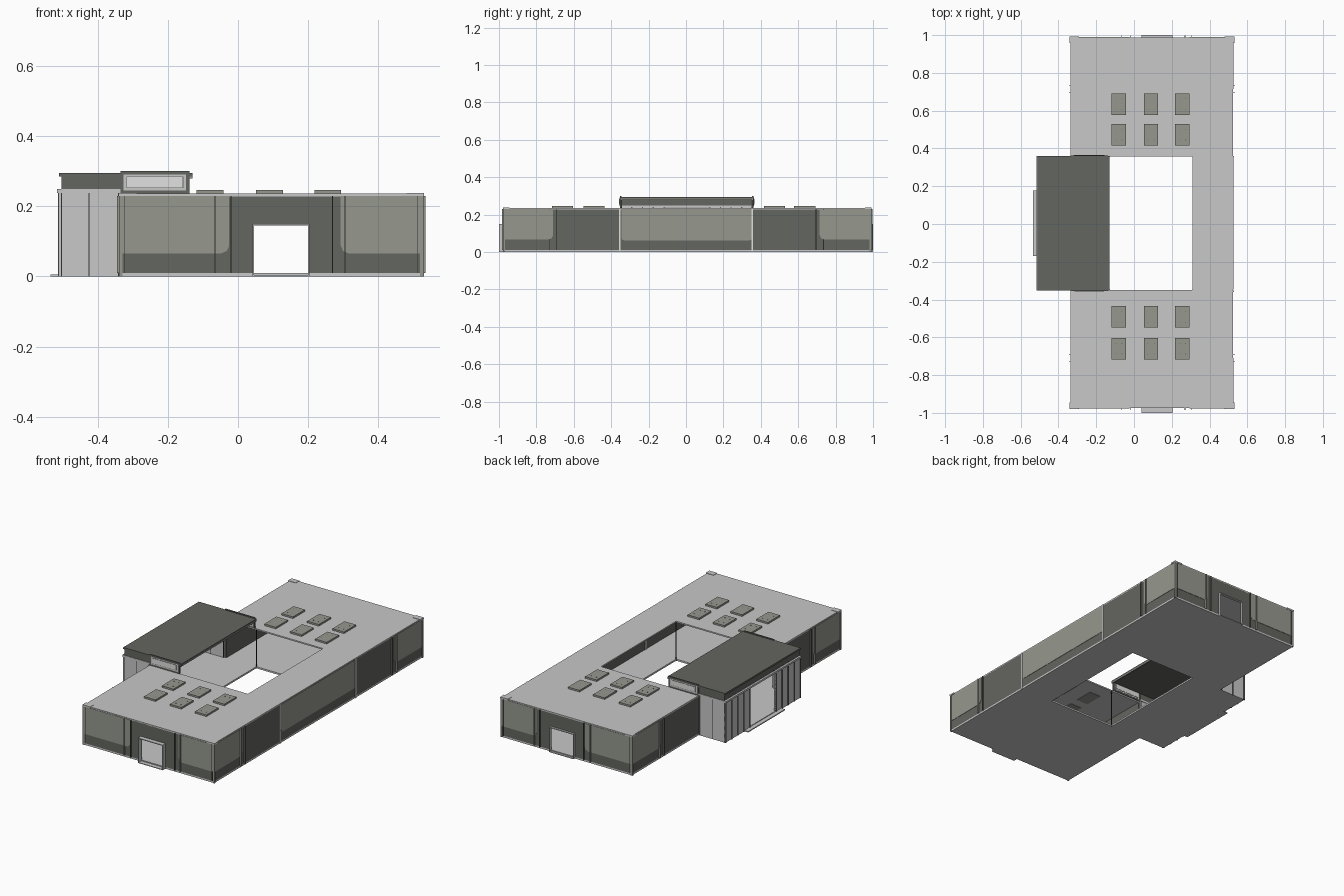
import bpy
import bmesh

cube = bpy.data.objects.get("Cube")
if cube:
    bpy.data.objects.remove(cube, do_unlink=True)


def material(name, rgb):
    m = bpy.data.materials.new(name)
    m.use_nodes = True
    m.diffuse_color = (*rgb, 1)
    m.node_tree.nodes["Principled BSDF"].inputs["Base Color"].default_value = (*rgb, 1)
    return m


PALE = material("pale grey", (0.58, 0.58, 0.58))
LIGHT = material("light olive grey", (0.305, 0.315, 0.275))
DARK = material("dark olive grey", (0.127, 0.133, 0.117))
WHITE = material("white glass", (0.75, 0.75, 0.75))
BLACK = material("black trim", (0.03, 0.03, 0.03))


def prism(name, axis, pos, thick, outline, mat):
    """Extrude an outline of (u, z) points along axis x or y, centred on pos."""
    bm = bmesh.new()

    def place(u, z, w):
        return (w, u, z) if axis == "x" else (u, w, z)

    low = [bm.verts.new(place(u, z, pos - thick / 2)) for u, z in outline]
    high = [bm.verts.new(place(u, z, pos + thick / 2)) for u, z in outline]
    bm.faces.new(low)
    bm.faces.new(high[::-1])
    n = len(outline)
    for i in range(n):
        j = (i + 1) % n
        bm.faces.new((low[j], low[i], high[i], high[j]))
    bmesh.ops.recalc_face_normals(bm, faces=bm.faces[:])
    mesh = bpy.data.meshes.new(name)
    bm.to_mesh(mesh)
    bm.free()
    mesh.materials.append(mat)
    obj = bpy.data.objects.new(name, mesh)
    bpy.context.collection.objects.link(obj)
    return obj


def box(name, x, y, z, mat):
    outline = [(x[0], z[0]), (x[1], z[0]), (x[1], z[1]), (x[0], z[1])]
    return prism(name, "y", sum(y) / 2, y[1] - y[0], outline, mat)


def sheet(name, axis, pos, u, z, mat, thick=0.008, cut=(0, 0)):
    """Upright plate; cut gives chamfers of the two lower corners."""
    a, b = cut
    outline = [(u[0], z[1]), (u[0], z[0] + a)]
    if a:
        outline += [(u[0] + a * 0.3, z[0] + a * 0.3), (u[0] + a, z[0])]
    if b:
        outline += [(u[1] - b, z[0]), (u[1] - b * 0.3, z[0] + b * 0.3)]
    outline += [(u[1], z[0] + b), (u[1], z[1])]
    return prism(name, axis, pos, thick, outline, mat)


# Main dimensions
W, E = -0.335, 0.525
S, N = -0.975, 0.988
CS, CN = -0.35, 0.358
CW, CE = -0.13, 0.31
FLOOR, ROOF = 0.01, 0.236
WALL = (FLOOR, 0.23)
PANEL = (0.066, 0.229)
DOOR = (0.045, 0.2)
HALL = -0.51

# Floor and roof slabs around the open courtyard
for label, z, west in (("floor", (0, FLOOR), CW), ("roof", (0.228, ROOF), W)):
    box(label + "_front", (W, E), (S, CS), z, PALE)
    box(label + "_back", (W, E), (CN, N), z, PALE)
    box(label + "_east", (CE, E), (CS, CN), z, PALE)
box("hall_floor", (HALL, CW), (CS, CN), (0, FLOOR), PALE)
box("entrance_step", (-0.535, HALL), (-0.17, 0.178), (0, 0.006), PALE)

# End walls with a door opening and light panels
for label, y, out in (("front", S + 0.004, -1), ("back", N - 0.004, 1)):
    sheet(label + "_wall_west", "y", y, (W, DOOR[0]), WALL, DARK)
    sheet(label + "_wall_east", "y", y, (DOOR[1], E), WALL, DARK)
    sheet(label + "_wall_lintel", "y", y, DOOR, (0.148, WALL[1]), DARK)
    sheet(label + "_panel_west", "y", y, (W + 0.004, -0.025), PANEL, LIGHT, 0.012, (0, 0.022))
    sheet(label + "_panel_east", "y", y, (0.293, E - 0.004), PANEL, LIGHT, 0.012, (0.022, 0))
    # Door porch
    reach = sorted((y, out))
    box(label + "_porch_top", (0.041, 0.204), reach, (0.145, 0.15), PALE)
    box(label + "_porch_sill", DOOR, reach, (0, 0.004), PALE)
    for x in (0.041, DOOR[1]):
        box(label + "_porch_side", (x, x + 0.004), reach, (0, 0.148), PALE)
    # Thin upright fins beside the panel edges
    for x, mat in ((-0.065, LIGHT), (-0.02, DARK), (0.27, DARK), (0.305, LIGHT)):
        box(label + "_fin", (x - 0.0015, x + 0.0015), sorted((y, y + out * 0.014)), WALL, mat)

# Long walls, the west one broken by the hall
for label, x, out in (("west", W + 0.004, -1), ("east", E - 0.004, 1)):
    for end, u, edge, inner in (("front", (S, CS), -0.71, 0), ("back", (CN, N), 0.715, 1)):
        sheet(label + "_wall_" + end, "x", x, u, WALL, DARK)
        span = (edge, N - 0.004) if inner else (S + 0.004, edge)
        cut = (0.025, 0) if inner else (0, 0.025)
        sheet(label + "_panel_" + end, "x", x, span, PANEL, LIGHT, 0.012, cut)
        sign = 1 if inner else -1
        for offset, mat in ((-0.02, DARK), (0.02, LIGHT)):
            y = edge + sign * offset
            box(label + "_fin", sorted((x, x + out * 0.014)), (y - 0.0015, y + 0.0015), WALL, mat)
sheet("east_wall_middle", "x", E - 0.004, (CS, CN), WALL, DARK)
sheet("east_panel_middle", "x", E - 0.004, (CS + 0.004, CN - 0.004), (0.062, 0.229), LIGHT, 0.012, (0.015, 0.015))
for y in (-0.355, 0.355):
    sheet("east_joint_strip", "x", E - 0.004, (y - 0.004, y + 0.004), (0, 0.234), WHITE, 0.016)

# Corner trims and roof caps
for x, sx in ((W, -1), (E, 1)):
    for y, sy in ((S, -1), (N, 1)):
        box("corner_post", sorted((x - sx * 0.006, x + sx * 0.005)),
            sorted((y - sy * 0.006, y + sy * 0.003)), (0, 0.23), LIGHT)
        inset = x - sx * 0.012
        box("corner_line", (inset - 0.001, inset + 0.001),
            sorted((y - sy * 0.004, y + sy * 0.004)), WALL, BLACK)
        box("corner_cap", sorted((x - sx * 0.045, x + sx * 0.006)),
            sorted((y - sy * 0.03, y + sy * 0.004)), (0.229, 0.238), PALE)

# Skylights in two wings
for x in (-0.08, 0.09, 0.256):
    for y in (-0.66, -0.492, 0.473, 0.635):
        box("skylight", (x - 0.038, x + 0.038), (y - 0.057, y + 0.057), (0.226, 0.246), LIGHT)
        for dx in (-0.017, 0.017):
            for dy in (-0.028, 0.028):
                box("skylight_stud", (x + dx - 0.002, x + dx + 0.002),
                    (y + dy - 0.002, y + dy + 0.002), (0.246, 0.247), DARK)

# Entrance hall side walls, front panels and mullions
for label, y, out in (("south", CS + 0.003, -1), ("north", CN - 0.003, 1)):
    sheet("hall_wall_" + label, "y", y, (HALL, W), (FLOOR, 0.24), PALE, 0.006)
    for x in (HALL + 0.006, -0.425, W - 0.006):
        sheet("hall_mullion_" + label, "y", y, (x - 0.0015, x + 0.0015), (0, 0.24), BLACK, 0.01)
    sheet("hall_cornice_" + label, "y", y, (HALL - 0.005, W), (0.238, 0.249), PALE, 0.012)
    sheet("upper_band_" + label, "y", y, (-0.5, W), (0.249, 0.29), DARK, 0.006)
for label, u in (("south", (CS, -0.115)), ("north", (0.125, CN))):
    sheet("entrance_panel_" + label, "x", HALL + 0.003, u, (FLOOR, 0.24), PALE, 0.006)
    for i in range(5):
        y = u[0] + 0.003 + i * (u[1] - u[0] - 0.006) / 4
        sheet("entrance_mullion", "x", HALL + 0.003, (y - 0.003, y + 0.003), (0, 0.24), DARK, 0.014)
sheet("entrance_cornice", "x", HALL, (CS, CN), (0.238, 0.249), PALE, 0.012)
sheet("upper_band_west", "x", -0.5, (CS, CN), (0.249, 0.287), DARK, 0.006)

# Canopy roof over the hall and the raised side windows
box("canopy_roof", (HALL, CW), (CS - 0.003, CN + 0.002), (0.285, 0.295), DARK)
box("canopy_east_rim", (CW - 0.008, CW), (CS, CN), (0.279, 0.285), LIGHT)
for label, y, out in (("south", CS, -1), ("north", CN, 1)):
    sheet("side_window_frame_" + label, "y", y, (W, -0.138), (ROOF, 0.3), DARK, 0.008)
    sheet("side_window_border_" + label, "y", y, (-0.326, -0.148), (0.245, 0.291), PALE, 0.011)
    sheet("side_window_trim_" + label, "y", y, (-0.318, -0.156), (0.252, 0.285), DARK, 0.012)
    sheet("side_window_glass_" + label, "y", y, (-0.316, -0.158), (0.254, 0.283), WHITE, 0.014)

# Slim courtyard corner posts
for x in (CW, CE):
    for y in (CS, CN):
        box("courtyard_post", (x - 0.002, x + 0.002), (y - 0.002, y + 0.002), (0, 0.23), BLACK)
